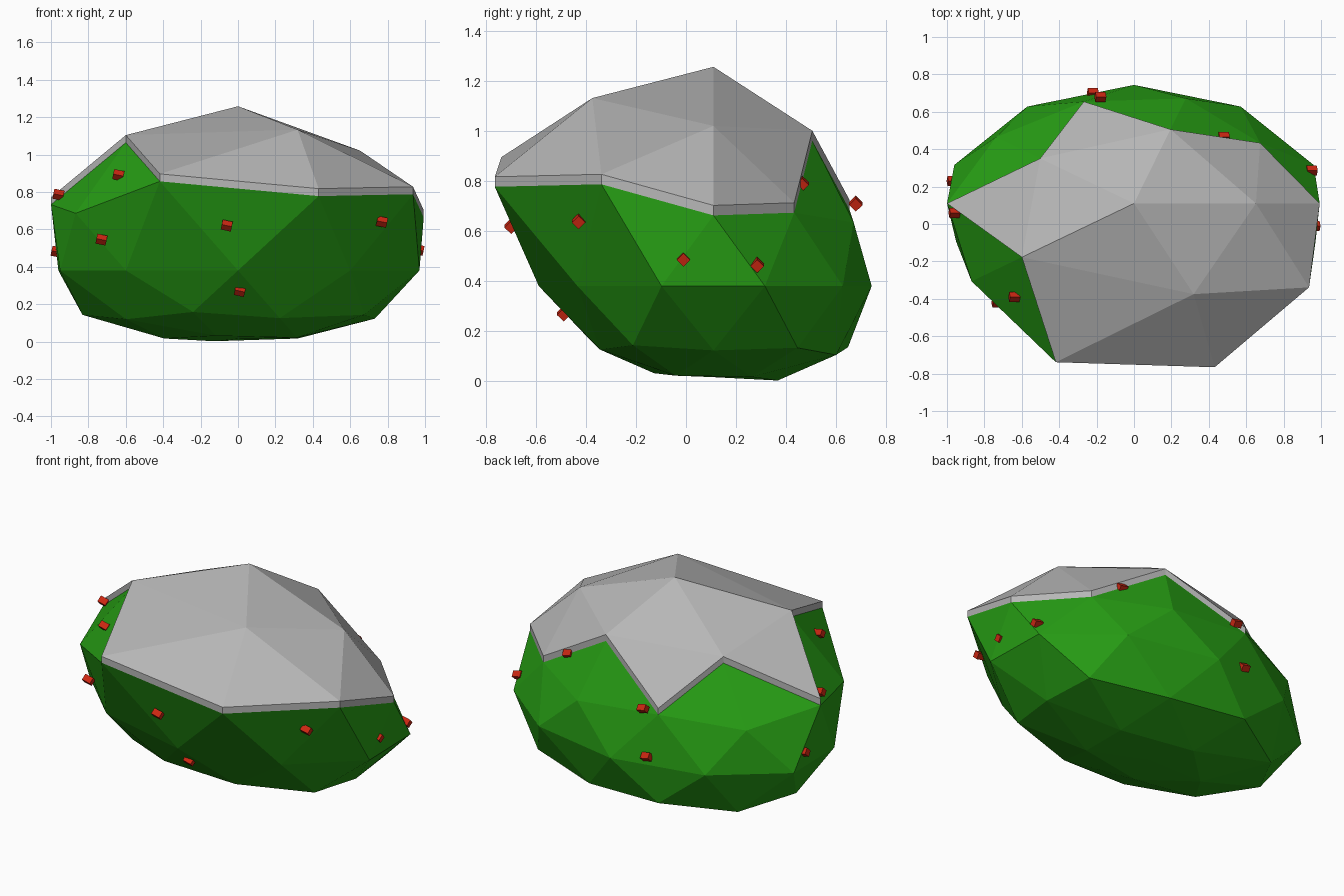
import bpy, bmesh, math
from mathutils import Matrix, Vector

old = bpy.data.objects.get("Cube")
if old:
    bpy.data.objects.remove(old, do_unlink=True)


def make_material(name, rgb):
    mat = bpy.data.materials.new(name)
    mat.use_nodes = True
    colour = (*rgb, 1.0)
    mat.diffuse_color = colour
    mat.node_tree.nodes["Principled BSDF"].inputs["Base Color"].default_value = colour
    return mat


def make_object(name, bm, mat):
    bmesh.ops.recalc_face_normals(bm, faces=bm.faces[:])
    mesh = bpy.data.meshes.new(name)
    bm.to_mesh(mesh)
    bm.free()
    mesh.materials.append(mat)
    obj = bpy.data.objects.new(name, mesh)
    bpy.context.collection.objects.link(obj)
    return obj


leaf_green = make_material("leaf green", (0.02, 0.34, 0.007))
snow_grey = make_material("snow grey", (0.47, 0.47, 0.47))
berry_red = make_material("berry red", (0.6, 0.02, 0.006))

CENTRE = Vector((0, 0.11, 0.38))
SQUASH = Vector((1.0, 0.66, 0.57))

# Bulge of the bush on each level, listed anticlockwise from +x
BULGE = {
    "top": [1.47],
    "crown": [1.24, 1.2, 1.18, 1.41, 1.47],
    "upper": [1.11, 0.98, 1.0, 1.02, 1.02, 1.175, 1.2, 1.59, 1.56, 1.36],
    "middle": [1.01, 0.97, 0.96, 0.97, 1.01, 1.0, 1.02, 1.06, 1.02, 1.02],
    "lower": [0.86, 0.97, 0.92, 0.96, 0.945, 0.93, 0.87, 0.87, 0.85, 0.93],
    "base": [0.75, 0.78, 0.75, 0.72, 0.74],
    "bottom": [0.64],
}
BARE_CORNERS = {2, 4, 6}  # upper corners left without snow


def level_of(z):
    for name, floor in (("top", 0.95), ("crown", 0.7), ("upper", 0.2),
                        ("middle", -0.2), ("lower", -0.7), ("base", -0.95)):
        if z > floor:
            return name
    return "bottom"


def place(co):
    """Move a unit sphere point onto the bush; also tell if it carries snow."""
    level = level_of(co.z)
    radii = BULGE[level]
    step = 360 / len(radii)
    start = {"middle": 18, "base": 36}.get(level, 0)
    angle = math.degrees(math.atan2(co.y, co.x))
    slot = 0 if len(radii) == 1 else round((angle - start) / step) % len(radii)
    point = CENTRE + co * radii[slot] * SQUASH
    if level == "crown" and slot == 4:
        point.x += 0.08
    snowy = level in ("top", "crown") or (level == "upper" and slot not in BARE_CORNERS)
    return point, snowy


def bush_mesh():
    bm = bmesh.new()
    bmesh.ops.create_icosphere(bm, subdivisions=2, radius=1)
    snowy = set()
    for v in bm.verts:
        v.co, has_snow = place(v.co.normalized())
        if has_snow:
            snowy.add(v)
    return bm, snowy


# Leafy body
bm, _ = bush_mesh()
make_object("bush_body", bm, leaf_green)

# Snow cap: the top faces raised straight up
bm, snowy = bush_mesh()
bare = [f for f in bm.faces if not all(v in snowy for v in f.verts)]
bmesh.ops.delete(bm, geom=bare, context="FACES")
result = bmesh.ops.extrude_face_region(bm, geom=bm.faces[:])
raised = [g for g in result["geom"] if isinstance(g, bmesh.types.BMVert)]
bmesh.ops.translate(bm, verts=raised, vec=(0, 0, 0.04))
make_object("snow_cap", bm, snow_grey)

# Berries: small tilted blocks set into the surface
BERRIES = [
    (-0.06, -0.70, 0.62), (0.77, -0.43, 0.64), (0.965, -0.01, 0.49),
    (0.01, -0.49, 0.27), (0.95, 0.285, 0.465), (0.48, 0.465, 0.79),
    (-0.18, 0.68, 0.71), (-0.22, 0.70, 0.43), (-0.64, -0.39, 0.89),
    (-0.96, 0.06, 0.785), (-0.97, 0.23, 0.48), (-0.73, -0.42, 0.545),
]
for i, spot in enumerate(BERRIES):
    bm = bmesh.new()
    turn = Matrix.Rotation(math.radians(12), 4, "Y") @ Matrix.Rotation(math.radians(45), 4, "X")
    size = Matrix.Diagonal((0.055, 0.038, 0.038, 1))
    bmesh.ops.create_cube(bm, size=1, matrix=Matrix.Translation(spot) @ turn @ size)
    make_object(f"berry_{i + 1}", bm, berry_red)
